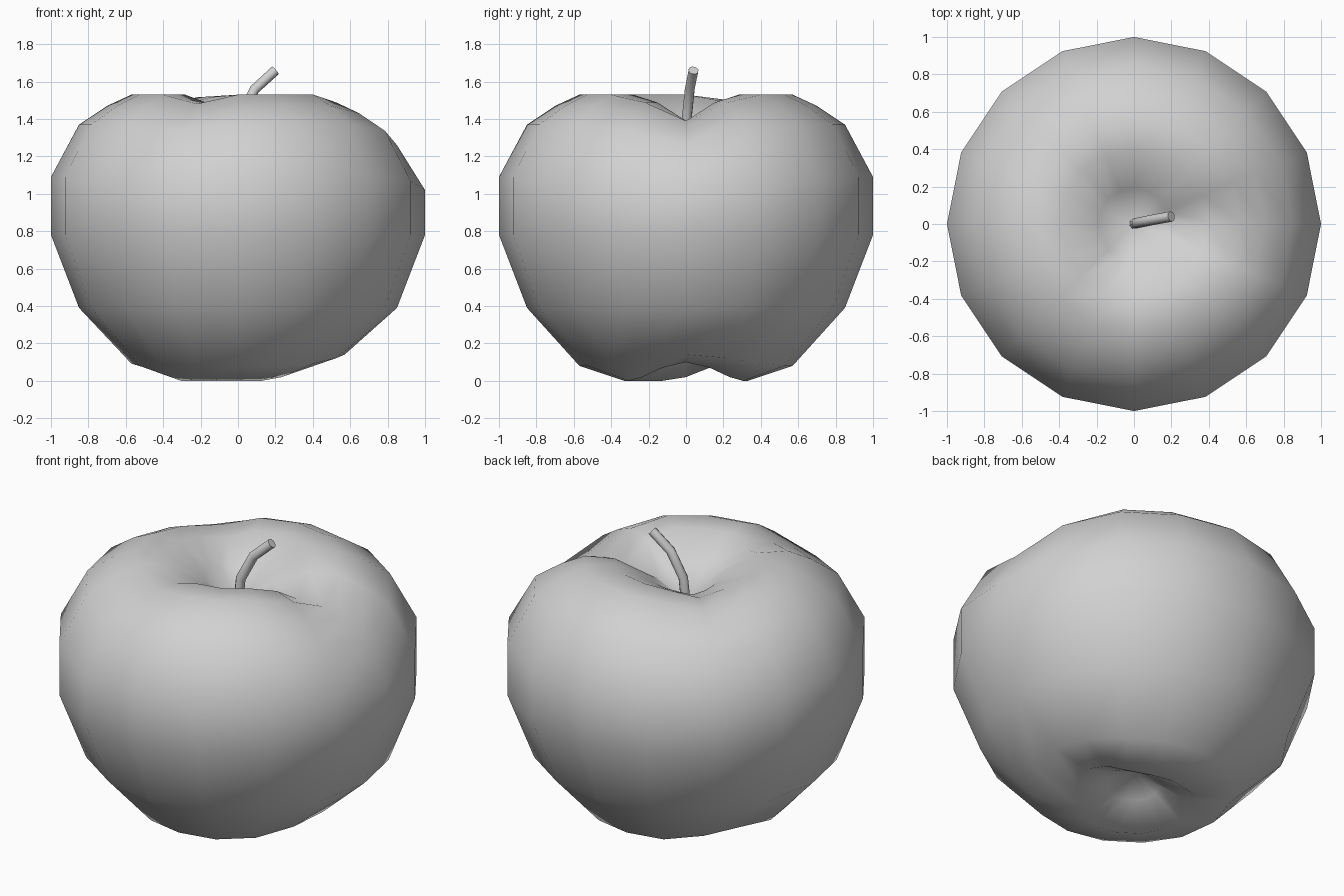
import bpy, bmesh
from math import cos, sin, tau

cube = bpy.data.objects.get("Cube")
if cube:
    bpy.data.objects.remove(cube, do_unlink=True)

grey = bpy.data.materials.new("light_grey")
grey.use_nodes = True
colour = (0.64, 0.64, 0.64, 1)
grey.diffuse_color = colour
grey.node_tree.nodes["Principled BSDF"].inputs["Base Color"].default_value = colour

SIDES = 16

# Profile rings from bottom to top: radius, height, dent depth
RINGS = [
    (0.15, 0.11, 0.04), (0.33, 0.0, 0.10), (0.57, 0.08, 0.06), (0.85, 0.39, 0.0),
    (1.0, 0.78, 0.0), (1.0, 1.09, -0.07), (0.85, 1.37, -0.11), (0.70, 1.47, -0.13),
    (0.57, 1.53, -0.14), (0.40, 1.53, -0.14), (0.19, 1.42, -0.06),
]
# Share of the dent depth on each side of the fruit
TOP_DENTS = {0: 1, 1: 0.3, 15: 0.3, 5: 0.1, 6: 0.4, 7: 0.2, 11: 0.35}
BOTTOM_DENTS = {0: 1, 1: 0.7, 15: 0.7, 2: 0.2, 14: 0.2, 6: 0.4, 7: 0.7, 8: 0.2}


def make_ring(bm, radius, height, depth):
    dents = TOP_DENTS if depth < 0 else BOTTOM_DENTS
    return [bm.verts.new((radius * cos(tau * i / SIDES), radius * sin(tau * i / SIDES),
                          height + depth * dents.get(i, 0))) for i in range(SIDES)]


# Fruit body: dented lathe closed by a hollow at each end
bm = bmesh.new()
rings = [make_ring(bm, *ring) for ring in RINGS]
bottom = bm.verts.new((0, 0, 0.21))
top = bm.verts.new((0, 0, 1.27))
for i in range(SIDES):
    j = (i + 1) % SIDES
    for low, high in zip(rings, rings[1:]):
        bm.faces.new((low[i], low[j], high[j], high[i]))
    bm.faces.new((rings[0][j], rings[0][i], bottom))
    bm.faces.new((rings[-1][i], rings[-1][j], top))
for face in bm.faces:
    face.smooth = True
mesh = bpy.data.meshes.new("fruit_body")
bm.to_mesh(mesh)
bm.free()
mesh.materials.append(grey)
body = bpy.data.objects.new("fruit_body", mesh)
bpy.context.collection.objects.link(body)

# Stem: bent eight-sided tube
path = [(0, 0, 1.25), (0.015, 0.005, 1.41), (0.09, 0.02, 1.56), (0.2, 0.04, 1.66)]
curve = bpy.data.curves.new("stem", "CURVE")
curve.dimensions = "3D"
curve.bevel_depth = 0.028
curve.bevel_resolution = 2
curve.use_fill_caps = True
spline = curve.splines.new("POLY")
spline.points.add(len(path) - 1)
for point, co in zip(spline.points, path):
    point.co = (*co, 1)
curve.materials.append(grey)
stem = bpy.data.objects.new("stem", curve)
bpy.context.collection.objects.link(stem)
bpy.ops.object.select_all(action="DESELECT")
stem.select_set(True)
bpy.context.view_layer.objects.active = stem
bpy.ops.object.convert(target="MESH")
bpy.ops.object.shade_smooth_by_angle(angle=0.9)
